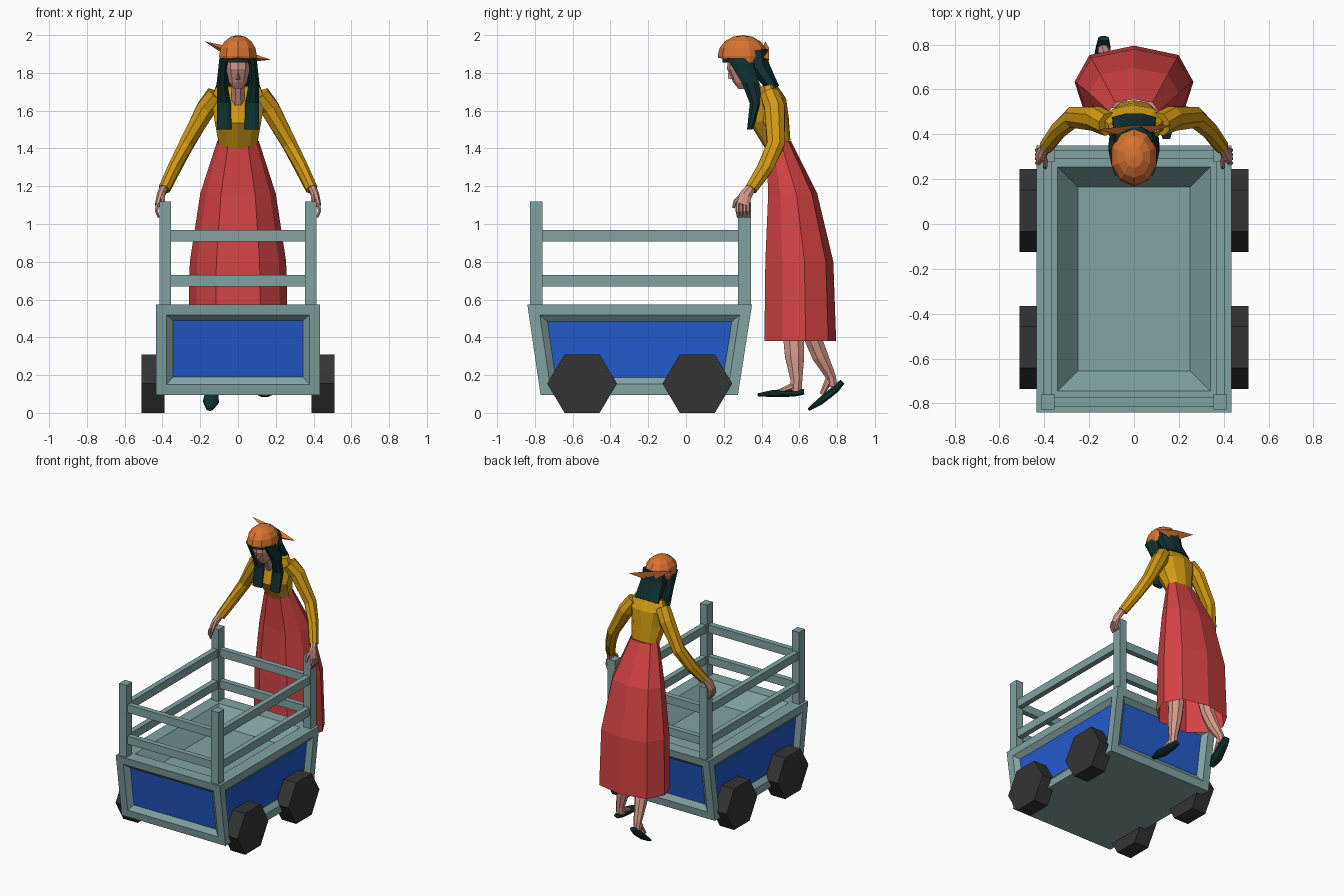
import bpy, bmesh, math
from mathutils import Vector

cube = bpy.data.objects.get("Cube")
if cube:
    bpy.data.objects.remove(cube, do_unlink=True)


def material(name, r, g, b):
    m = bpy.data.materials.new(name)
    m.use_nodes = True
    m.diffuse_color = (r, g, b, 1)
    m.node_tree.nodes["Principled BSDF"].inputs["Base Color"].default_value = (r, g, b, 1)
    return m


GREY = material("grey teal paint", .225, .365, .365)
BLUE = material("blue panel", .017, .105, .6)
BLACK = material("tyre black", .034, .034, .034)
RED = material("red cloth", .66, .056, .058)
MUSTARD = material("mustard cloth", .64, .32, .006)
ORANGE = material("orange scarf", .68, .17, .03)
HAIR = material("dark teal", .005, .03, .03)
SKIN = material("skin", .66, .31, .25)


def finish(name, bm, *mats):
    bmesh.ops.recalc_face_normals(bm, faces=bm.faces)
    me = bpy.data.meshes.new(name)
    bm.to_mesh(me)
    bm.free()
    for m in mats:
        me.materials.append(m)
    ob = bpy.data.objects.new(name, me)
    bpy.context.collection.objects.link(ob)
    return ob


def box(name, lo, hi, mat):
    bm = bmesh.new()
    bmesh.ops.create_cube(bm, size=1)
    for v in bm.verts:
        v.co = Vector([(a + b) / 2 + c * (b - a) for a, b, c in zip(lo, hi, v.co)])
    return finish(name, bm, mat)


def hull(name, points, mat):
    bm = bmesh.new()
    for p in points:
        bm.verts.new(p)
    bmesh.ops.convex_hull(bm, input=bm.verts)
    return finish(name, bm, mat)


def circle(n):
    return [(math.cos(a), math.sin(a)) for a in (2 * math.pi * (i + .5) / n for i in range(n))]


def tube(name, path, mat, section=None, side=1, level=False, capped=True):
    """Skin a cross-section along (x, y, z, half width, half depth) stations."""
    section = section or circle(8)
    centres = [Vector((side * p[0], p[1], p[2])) for p in path]
    bm = bmesh.new()
    rings = []
    for i, (c, p) in enumerate(zip(centres, path)):
        t = (centres[min(i + 1, len(path) - 1)] - centres[max(i - 1, 0)]).normalized()
        if level:
            t = Vector((0, 0, 1))
        v = t.cross(Vector((1, 0, 0))).normalized()
        u = v.cross(t)
        rings.append([bm.verts.new(c + u * a * p[3] + v * b * p[4]) for a, b in section])
    n = len(section)
    for low, high in zip(rings, rings[1:]):
        for i in range(n):
            bm.faces.new((low[i], low[(i + 1) % n], high[(i + 1) % n], high[i]))
    if capped:
        bm.faces.new(rings[0])
        bm.faces.new(rings[-1])
    return finish(name, bm, mat)


# Cart body: box tapered at both ends, recessed panels and a shallow tray
bm = bmesh.new()
bmesh.ops.create_cube(bm, size=1)
for v in bm.verts:
    top = v.co.z > 0
    back = v.co.y > 0
    v.co = (.87 * v.co.x,
            (.35 if back else -.84) if top else (.275 if back else -.77),
            .575 if top else .095)
bm.normal_update()
sides = [f for f in bm.faces if abs(f.normal.z) < .5]
tray = [f for f in bm.faces if f.normal.z > .5]
bmesh.ops.inset_individual(bm, faces=sides, thickness=.057, use_even_offset=True)
bmesh.ops.inset_individual(bm, faces=sides, thickness=.035, depth=-.03, use_even_offset=True)
for f in sides:
    f.material_index = 1
bmesh.ops.inset_individual(bm, faces=tray, thickness=.095, use_even_offset=True)
bmesh.ops.inset_individual(bm, faces=tray, thickness=.09, depth=-.12, use_even_offset=True)
finish("cart_body", bm, GREY, BLUE)

# Corner posts, rails and wheels
for sx, side in ((1, "left"), (-1, "right")):
    xs = sorted((sx * .355, sx * .415))
    for y, end in ((-.793, "front"), (.31, "back")):
        box(f"{end}_{side}_post", (xs[0], y - .034, .57), (xs[1], y + .034, 1.12), GREY)
    for z, row in ((.67, "lower"), (.908, "upper")):
        box(f"{row}_{side}_rail", (sx * .385 - .02, -.77, z), (sx * .385 + .02, .29, z + .06), GREY)
    for y, end in ((-.55, "front"), (.06, "back")):
        wheel = bmesh.new()
        bmesh.ops.create_cone(wheel, cap_ends=True, segments=6, radius1=.185, radius2=.185, depth=.12)
        for v in wheel.verts:
            a, b, c = v.co
            v.co = (c + sx * .45, b + y, a * .97 + .155)
        finish(f"{end}_{side}_wheel", wheel, BLACK)
for y, end in ((-.793, "front"), (.31, "back")):
    for z, row in ((.67, "lower"), (.908, "upper")):
        box(f"{row}_{end}_rail", (-.36, y - .02, z), (.36, y + .02, z + .06), GREY)

# Skirt: faceted, open at the hem, fuller at the back
half = [(.75, .78), (1, .15), (.85, -.5), (.45, -1)]
skirt_section = [(0, 1)] + half + [(-a, b) for a, b in reversed(half)]
tube("skirt", [(0, .605, .38, .265, .19), (0, .6, .8, .255, .18),
               (0, .565, 1.16, .2, .13), (0, .49, 1.44, .11, .066)],
     RED, skirt_section, level=True, capped=False)

# Blouse
tube("blouse", [(0, .487, 1.42, .105, .07), (0, .44, 1.55, .13, .105),
                (0, .45, 1.66, .15, .08), (0, .43, 1.735, .12, .045)], MUSTARD, circle(10))

# Head, neck and nose
tube("neck", [(0, .41, 1.63, .04, .045), (0, .36, 1.72, .036, .04), (0, .33, 1.79, .036, .04)], SKIN)
tube("head", [(0, .298, 1.715, .024, .02), (0, .305, 1.75, .05, .055),
              (0, .3, 1.82, .066, .082), (0, .31, 1.9, .07, .09)], SKIN, circle(10), level=True)
hull("nose", [(-.014, .25, 1.765), (.014, .25, 1.765), (0, .222, 1.77), (0, .225, 1.82)], SKIN)

# Hair: fringe, back fall and two long front locks
tube("hair_fringe", [(0, .305, 1.855, .092, .112), (0, .305, 1.92, .092, .112)], HAIR,
     circle(10), level=True)
tube("hair_back", [(0, .375, 1.92, .088, .06), (0, .385, 1.84, .095, .06),
                   (0, .43, 1.77, .1, .045), (0, .465, 1.715, .105, .035)], HAIR)

# Head scarf with two knotted ends
bm = bmesh.new()
bmesh.ops.create_uvsphere(bm, u_segments=10, v_segments=8, radius=1)
for v in bm.verts:
    v.co = (v.co.x * .105, .3 + v.co.y * .132, 1.89 + v.co.z * .11)
bmesh.ops.bisect_plane(bm, geom=bm.verts[:] + bm.edges[:] + bm.faces[:],
                       plane_co=(0, .3, 1.86), plane_no=(0, .15, 1), clear_inner=True)
bmesh.ops.holes_fill(bm, edges=[e for e in bm.edges if e.is_boundary])
finish("head_scarf", bm, ORANGE)
for tip, side in (((.172, .44, 1.87), "left"), ((-.178, .42, 1.967), "right")):
    hull(f"{side}_scarf_end", [(0, .44, 1.93), (0, .43, 1.85), (0, .385, 1.89), tip], ORANGE)

# Arms, hands and locks, mirrored
for s, side in ((1, "left"), (-1, "right")):
    tube(f"{side}_hair_lock", [(.075, .28, 1.88, .025, .07), (.085, .34, 1.75, .03, .05),
                               (.075, .37, 1.64, .04, .035), (.073, .338, 1.5, .042, .016)],
         HAIR, side=s, level=True)
    tube(f"{side}_sleeve", [(.115, .445, 1.685, .055, .055), (.17, .47, 1.61, .055, .058),
                            (.274, .475, 1.42, .042, .05), (.335, .42, 1.3, .037, .045),
                            (.39, .345, 1.185, .033, .035)], MUSTARD, side=s)
    tube(f"{side}_palm", [(.388, .35, 1.2, .023, .024), (.41, .315, 1.15, .022, .036),
                          (.425, .3, 1.1, .016, .036)], SKIN, side=s)
    for i in range(4):
        y = .272 + i * .019
        tube(f"{side}_finger_{i + 1}", [(.424, y, 1.11, .011, .011), (.432, y, 1.07, .01, .01),
                                        (.42, y + .004, 1.035, .006, .006)],
             SKIN, circle(6), side=s)
    tube(f"{side}_thumb", [(.4, .305, 1.16, .014, .014), (.395, .262, 1.12, .011, .011),
                           (.395, .25, 1.085, .007, .007)], SKIN, circle(6), side=s)

# Legs and pointed slippers, mid-stride
tube("left_leg", [(.09, .56, .8, .07, .07), (.105, .57, .4, .05, .06), (.12, .575, .3, .045, .055),
                  (.14, .585, .17, .03, .033), (.14, .58, .11, .03, .035)], SKIN)
tube("left_instep", [(.14, .59, .15, .024, .024), (.14, .5, .115, .032, .014)], SKIN)
tube("left_slipper", [(.14, .625, .112, .025, .016), (.14, .57, .106, .034, .022),
                      (.142, .46, .103, .045, .02), (.145, .38, .095, .018, .009)], HAIR)
tube("right_leg", [(-.09, .58, .8, .07, .07), (-.105, .67, .4, .05, .05), (-.115, .71, .3, .042, .046),
                   (-.132, .768, .19, .028, .028), (-.135, .775, .14, .028, .028)], SKIN)
tube("right_instep", [(-.133, .765, .19, .024, .024), (-.142, .72, .1, .032, .014)], SKIN)
tube("right_slipper", [(-.135, .828, .165, .025, .016), (-.137, .79, .125, .034, .022),
                       (-.143, .71, .06, .045, .02), (-.15, .65, .018, .018, .009)], HAIR)
